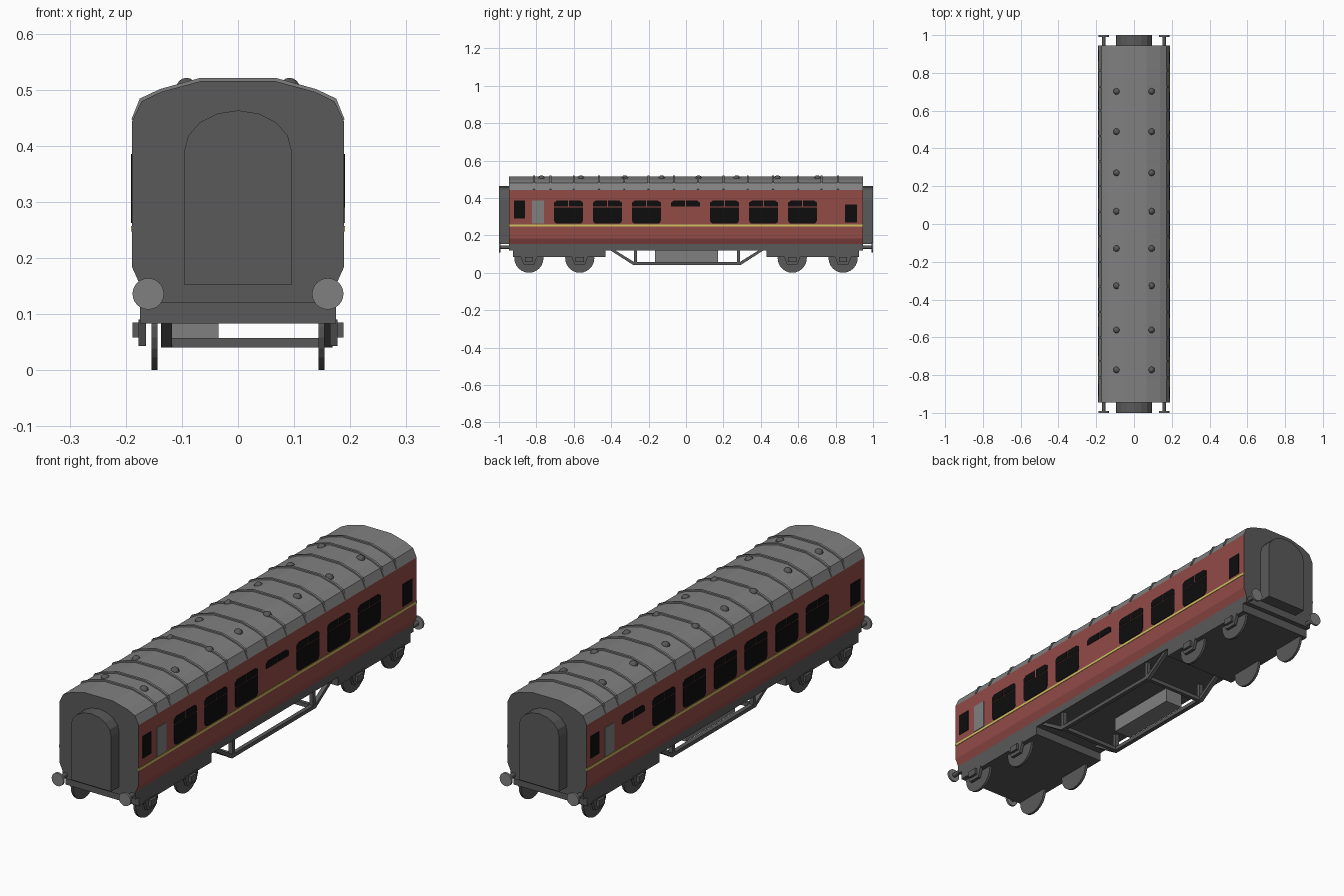
import bpy, bmesh, math
from mathutils import Matrix, Vector

if "Cube" in bpy.data.objects:
    bpy.data.objects.remove(bpy.data.objects["Cube"])


def material(name, rgb):
    m = bpy.data.materials.new(name)
    m.diffuse_color = (*rgb, 1)
    m.use_nodes = True
    m.node_tree.nodes["Principled BSDF"].inputs["Base Color"].default_value = m.diffuse_color
    return m


GREY = material("roof grey", (0.216, 0.216, 0.216))
DARK = material("dark grey", (0.100, 0.100, 0.100))
RED = material("coach red", (0.290, 0.070, 0.062))
BLACK = material("window black", (0.004, 0.004, 0.004))
YELLOW = material("stripe yellow", (0.62, 0.54, 0.12))


def prism(bm, pts, axis, a, b):
    """Extrude a closed profile along y (pts are x,z) or along x (pts are y,z)."""
    def place(p, t):
        return (p[0], t, p[1]) if axis == 'y' else (t, p[0], p[1])
    lo = [bm.verts.new(place(p, a)) for p in pts]
    hi = [bm.verts.new(place(p, b)) for p in pts]
    n = len(pts)
    bm.faces.new(lo)
    bm.faces.new(hi[::-1])
    for i in range(n):
        j = (i + 1) % n
        bm.faces.new((lo[i], hi[i], hi[j], lo[j]))


def box(bm, x0, x1, y0, y1, z0, z1):
    prism(bm, rect(x0, x1, z0, z1), 'y', y0, y1)


def rect(u0, u1, z0, z1):
    return [(u0, z0), (u1, z0), (u1, z1), (u0, z1)]


def cylinder(bm, centre, r, length, axis, sides):
    rot = Matrix.Rotation(math.pi / 2, 4, 'Y' if axis == 'x' else 'X')
    bmesh.ops.create_cone(bm, cap_ends=True, segments=sides, radius1=r, radius2=r,
                          depth=length, matrix=Matrix.Translation(centre) @ rot)


def finish(name, bm, *mats):
    bmesh.ops.recalc_face_normals(bm, faces=bm.faces)
    me = bpy.data.meshes.new(name)
    bm.to_mesh(me)
    bm.free()
    for m in mats:
        me.materials.append(m)
    ob = bpy.data.objects.new(name, me)
    bpy.context.collection.objects.link(ob)
    return ob


def mirrored(half):
    return half + [(-x, z) for x, z in reversed(half)]


# Coach body: one cross-section, coloured by height and direction
END = 0.946
bm = bmesh.new()
prism(bm, mirrored([(.175, .12), (.175, .153), (.189, .184), (.189, .443),
                    (.172, .479), (.137, .496), (.067, .515)]), 'y', -END, END)
bmesh.ops.recalc_face_normals(bm, faces=bm.faces)
for f in bm.faces:
    z = f.calc_center_median().z
    if abs(f.normal.y) > 0.9 or z < 0.15:
        f.material_index = 2
    elif z > 0.445:
        f.material_index = 1
finish("coach_body", bm, RED, GREY, DARK)

# Roof ribs
bm = bmesh.new()
rib = mirrored([(.185, .443), (.190, .447), (.175, .484), (.139, .501), (.067, .521)])
for y in (.065, .2, .33, .465, .6, .725, .813):
    for s in (-1, 1):
        prism(bm, rib, 'y', s * y - .005, s * y + .005)
finish("roof_ribs", bm, GREY)

# Domed roof ventilators
bm = bmesh.new()
for y in (-.772, -.561, -.327, -.13, .067, .271, .489, .702):
    for x in (-.092, .092):
        bmesh.ops.create_uvsphere(bm, u_segments=12, v_segments=8, radius=.018,
                                  matrix=Matrix.Translation((x, y, .503)))
finish("roof_ventilators", bm, DARK)

# Arched gangway connections at both ends
arch = [(-.096, .153), (.096, .153)]
arch += [(.096 * math.cos(math.pi * i / 8), .39 + .073 * math.sin(math.pi * i / 8))
         for i in range(9)]
bm = bmesh.new()
for s in (-1, 1):
    prism(bm, arch, 'y', s * (END - .005), s)
finish("gangways", bm, DARK)

# Windows: the left side is the right side turned half round, with the
# short window in a different bay
X0, X1 = .187, .191
BAYS = [-.628, -.420, -.212, -.003, .206, .415, .623]
glass, frosted, stripe = bmesh.new(), bmesh.new(), bmesh.new()


def plate(bm, s, pts):
    prism(bm, [(s * y, z) for y, z in pts], 'x', s * X0, s * X1)


for s, short_bay in ((1, 3), (-1, 0)):
    for i, c in enumerate(BAYS):
        h = .077
        # two sliding vents over each main pane
        plate(glass, s, [(c - h, .354), (c - .003, .354), (c - .003, .385),
                         (c - h + .014, .385), (c - h, .375)])
        plate(glass, s, [(c + .003, .354), (c + h, .354), (c + h, .375),
                         (c + h - .014, .385), (c + .003, .385)])
        if i != short_bay:
            plate(glass, s, [(c - h, .350), (c - h, .278), (c - h + .005, .267),
                             (c - h + .016, .262), (c + h - .016, .262),
                             (c + h - .005, .267), (c + h, .278), (c + h, .350)])
    plate(glass, s, rect(-.92, -.862, .29, .385))
    plate(glass, s, rect(.85, .914, .268, .364))
    plate(frosted, s, rect(-.823, -.76, .262, .385))
    plate(stripe, s, rect(-END, END, .247, .257))
finish("windows", glass, BLACK)
finish("frosted_windows", frosted, GREY)
finish("waist_stripes", stripe, YELLOW)

# Bogies: frames, axle guards, axle boxes and wheels
frames, guards, wheels = bmesh.new(), bmesh.new(), bmesh.new()
for e in (-1, 1):
    box(frames, -.175, .175, *sorted((e * .43, e * .925)), .083, .125)
    for y in (.568, .84):
        for s in (-1, 1):
            c = e * y
            prism(guards, [(c - .045, .09), (c - .028, .043), (c + .028, .043),
                           (c + .045, .09)], 'x', s * .164, s * .177)
            prism(guards, rect(c - .022, c + .022, .058, .085), 'x', s * .172, s * .188)
            cylinder(wheels, Vector((s * .149, c, .078)), .078, .011, 'x', 24)
finish("bogie_frames", frames, DARK)
finish("axle_guards", guards, DARK)
finish("wheels", wheels, DARK)

# Underframe trusses with cross bars
bm = bmesh.new()
for x0, x1 in ((-.137, -.118), (.15, .168)):
    prism(bm, rect(-.28, .29, .040, .056), 'x', x0, x1)
    for e, foot in ((-1, .27), (1, .28)):
        prism(bm, rect(e * foot - .008, e * foot + .008, .045, .125), 'x', x0, x1)
        prism(bm, [(e * (foot + .01), .040), (e * (foot + .138), .122),
                   (e * (foot + .112), .122), (e * (foot - .01), .046)], 'x', x0, x1)
for y in (-.27, .28):
    box(bm, -.12, .155, y - .008, y + .008, .040, .057)
finish("underframe_trusses", bm, DARK)

# Battery box
bm = bmesh.new()
box(bm, -.118, -.035, -.166, .17, .057, .125)
finish("battery_box", bm, GREY)

# Buffers
shafts, heads = bmesh.new(), bmesh.new()
for e in (-1, 1):
    for x in (-.16, .16):
        cylinder(shafts, Vector((x, e * .966, .136)), .010, .05, 'y', 12)
        cylinder(heads, Vector((x, e * .995, .136)), .028, .009, 'y', 24)
finish("buffer_shafts", shafts, DARK)
finish("buffer_heads", heads, GREY)
